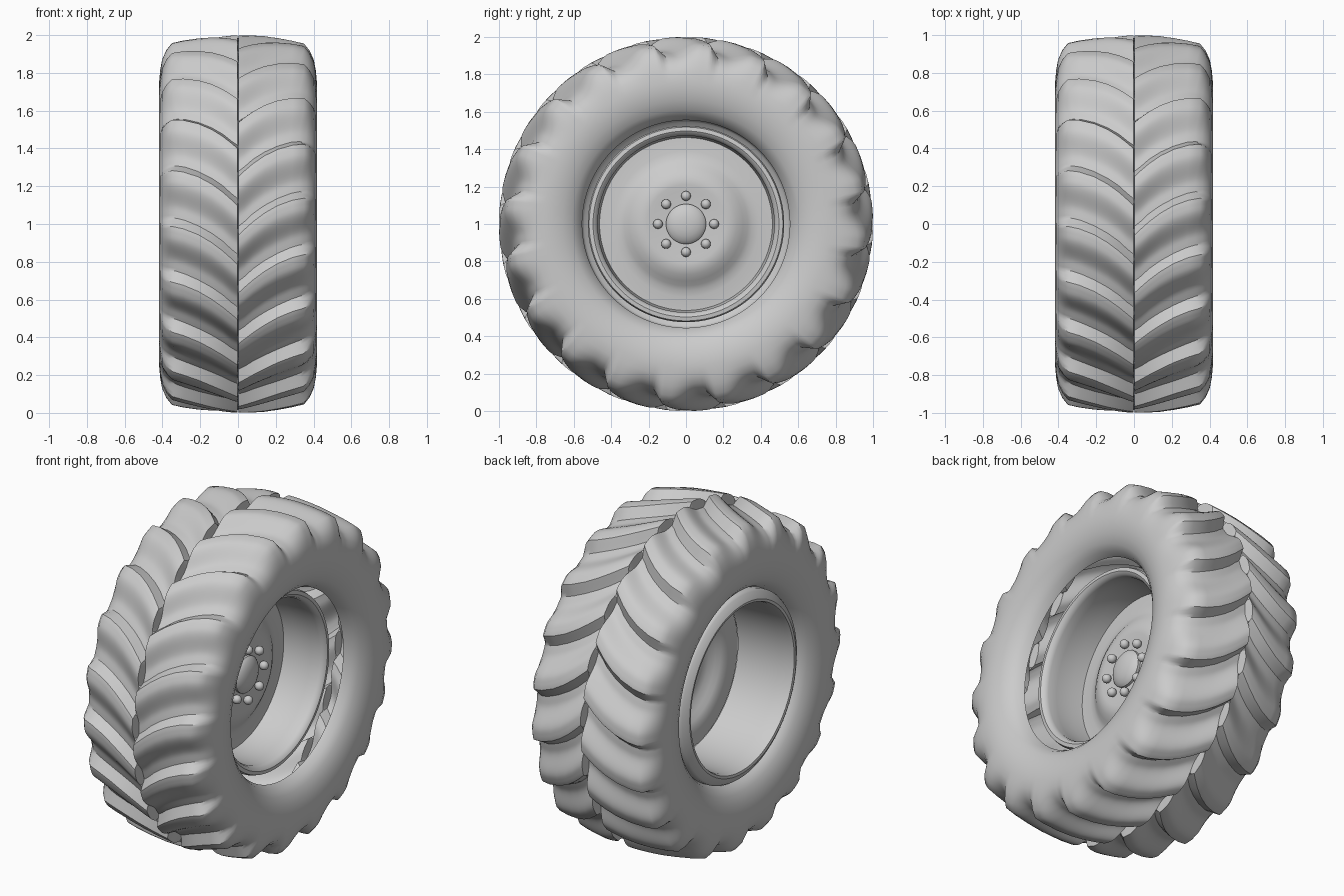
import bpy, bmesh, math
from mathutils import Vector

if "Cube" in bpy.data.objects:
    bpy.data.objects.remove(bpy.data.objects["Cube"], do_unlink=True)

CENTRE = Vector((0, 0, 1))
LUGS = 20
PITCH = 360 / LUGS

grey = bpy.data.materials.new("light grey")
grey.use_nodes = True
grey.diffuse_color = (0.6, 0.6, 0.6, 1)
grey.node_tree.nodes["Principled BSDF"].inputs["Base Color"].default_value = (0.6, 0.6, 0.6, 1)


def around(x, r, deg):
    """Point at axle position x, radius r; zero degrees is the front, 90 the top."""
    a = math.radians(deg)
    return CENTRE + Vector((x, -r * math.cos(a), r * math.sin(a)))


def finish(bm, name, angle=40):
    bmesh.ops.remove_doubles(bm, verts=bm.verts, dist=1e-5)
    bmesh.ops.recalc_face_normals(bm, faces=bm.faces)
    mesh = bpy.data.meshes.new(name)
    bm.to_mesh(mesh)
    bm.free()
    mesh.materials.append(grey)
    ob = bpy.data.objects.new(name, mesh)
    bpy.context.collection.objects.link(ob)
    bpy.ops.object.select_all(action="DESELECT")
    ob.select_set(True)
    bpy.context.view_layer.objects.active = ob
    bpy.ops.object.shade_smooth_by_angle(angle=math.radians(angle))


def sweep(name, columns, steps, point, angle=40):
    """Closed ring of quads; point(column, degrees) gives each vertex."""
    bm = bmesh.new()
    rings = [[bm.verts.new(point(c, 360 * i / steps)) for c in columns] for i in range(steps)]
    for i, ring in enumerate(rings):
        following = rings[(i + 1) % steps]
        for j in range(len(columns) - 1):
            bm.faces.new((ring[j], ring[j + 1], following[j + 1], following[j]))
    bmesh.ops.dissolve_degenerate(bm, edges=bm.edges, dist=1e-6)
    finish(bm, name, angle)


def ramp(t):
    t = min(max(t, 0), 1)
    return t * t * (3 - 2 * t)


# Tyre: groove floor (x, radius) and lug top (x, radius) across one half
half = [
    ((0.003, 0.942), (0.003, 1.0)),
    ((0.035, 0.941), (0.03, 1.0)),
    ((0.08, 0.939), (0.08, 0.998)),
    ((0.14, 0.935), (0.14, 0.994)),
    ((0.21, 0.928), (0.21, 0.985)),
    ((0.28, 0.916), (0.29, 0.972)),
    ((0.325, 0.903), (0.35, 0.958)),
    ((0.362, 0.884), (0.38, 0.92)),
    ((0.393, 0.854), (0.402, 0.87)),
    ((0.411, 0.812), (0.412, 0.815)),
    ((0.417, 0.76), (0.417, 0.76)),
    ((0.414, 0.71), (0.414, 0.71)),
    ((0.402, 0.66), (0.402, 0.66)),
    ((0.38, 0.61), (0.38, 0.61)),
    ((0.35, 0.575), (0.35, 0.575)),
    ((0.31, 0.555), (0.31, 0.555)),
]
columns = [(-1, c) for c in reversed(half)] + [(1, c) for c in half]


def tread_point(column, deg):
    side, (floor, top) = column
    # Steep upper flank, long lower slope; the two sides are staggered by half a lug
    u = ((26 if side < 0 else 35) - deg) / PITCH % 1
    h = min(u / 0.15, 1) * (1 - ramp((u - 0.32) / 0.52))
    x = floor[0] + (top[0] - floor[0]) * h
    r = floor[1] + (top[1] - floor[1]) * h
    # The lugs sweep back from the centre line
    sweep_back = 12 * (1 - (1 - min(top[0] / 0.4, 1)) ** 2)
    return around(side * x, r, deg + sweep_back)


sweep("tyre", columns, LUGS * 20, tread_point)


def turned(name, profile):
    sweep(name, profile, 96, lambda p, deg: around(p[0], p[1], deg))


# Wheel disc: gently bulged centre, flat outer ring and outer barrel with a rolled lip
turned("wheel_disc", [
    (0.045, 0.0), (0.045, 0.18), (0.05, 0.21), (0.048, 0.24), (0.038, 0.27),
    (0.018, 0.305), (0.0, 0.33), (-0.012, 0.355), (-0.018, 0.39),
    (-0.02, 0.462), (0.05, 0.472), (0.15, 0.476),
    (0.21, 0.472), (0.235, 0.48), (0.246, 0.497), (0.243, 0.518), (0.22, 0.525),
])

# Rim barrel: flange on the open side, running in to the disc
turned("rim_barrel", [
    (-0.29, 0.557), (-0.34, 0.555), (-0.355, 0.545), (-0.378, 0.505),
    (-0.375, 0.49), (-0.35, 0.483), (-0.28, 0.48), (-0.18, 0.474),
    (-0.02, 0.464),
])

# Hub cap
turned("hub_cap", [
    (0.03, 0.107), (0.06, 0.107), (0.067, 0.1), (0.075, 0.09),
    (0.086, 0.065), (0.092, 0.035), (0.094, 0.0),
])

# Wheel bolts
bm = bmesh.new()
for k in range(8):
    new = bmesh.ops.create_uvsphere(bm, u_segments=16, v_segments=8, radius=0.026)["verts"]
    bmesh.ops.translate(bm, verts=new, vec=around(0.068, 0.15, k * 45))
finish(bm, "wheel_bolts")
